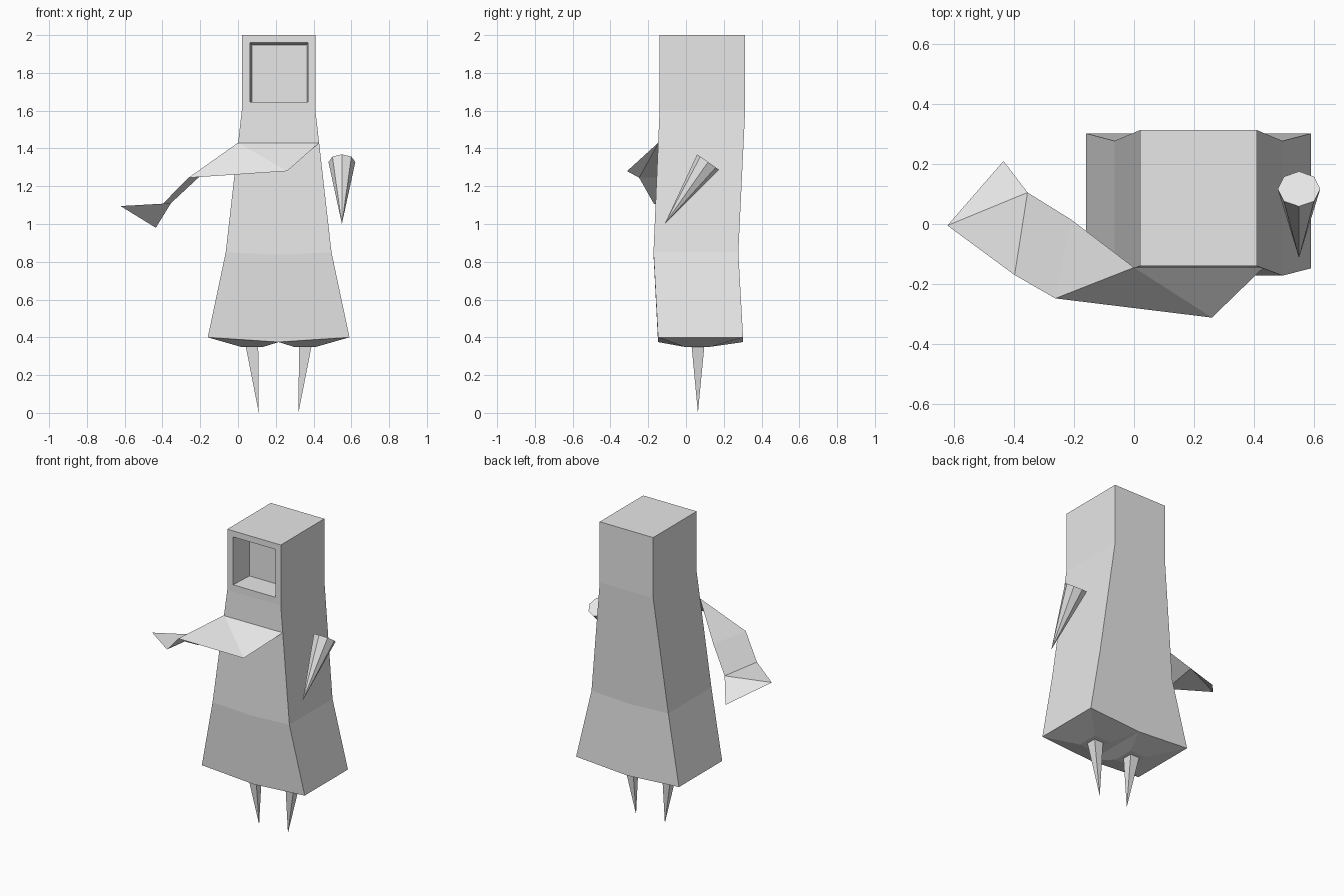
import bpy, bmesh, math
from mathutils import Vector

if "Cube" in bpy.data.objects:
    bpy.data.objects.remove(bpy.data.objects["Cube"])

grey = bpy.data.materials.new("plain_grey")
grey.diffuse_color = (0.8, 0.8, 0.8, 1)
grey.use_nodes = True
grey.node_tree.nodes["Principled BSDF"].inputs["Base Color"].default_value = grey.diffuse_color
CX = 0.215  # centre line of the body


def finish(name, bm, fix_normals=True):
    if fix_normals:
        bmesh.ops.recalc_face_normals(bm, faces=bm.faces)
    mesh = bpy.data.meshes.new(name)
    bm.to_mesh(mesh)
    bm.free()
    mesh.materials.append(grey)
    obj = bpy.data.objects.new(name, mesh)
    bpy.context.collection.objects.link(obj)
    return obj


def loop(bm, points):
    return [bm.verts.new(p) for p in points]


def bridge(bm, a, b):
    n = len(a)
    for i in range(n):
        bm.faces.new((a[i], a[(i + 1) % n], b[(i + 1) % n], b[i]))


def rect(hw, y0, y1, z):
    return [(CX - hw, y0, z), (CX + hw, y0, z), (CX + hw, y1, z), (CX - hw, y1, z)]


def six(hw, y0, y1, z, zm):
    # rectangle with an extra, lower point in the middle of front and back
    a, b, c, d = rect(hw, y0, y1, z)
    return [a, (CX, y0, zm), b, c, (CX, y1, zm), d]


# Body: square head, widening robe
bm = bmesh.new()
top = loop(bm, rect(0.195, -0.14, 0.313, 2.0))
neck = loop(bm, rect(0.195, -0.14, 0.313, 1.6))
waist = loop(bm, six(0.28, -0.172, 0.277, 0.85, 0.837))
hem = loop(bm, six(0.375, -0.148, 0.302, 0.4, 0.375))
bm.faces.new(top)
for i in (1, 2, 3):
    j = (i + 1) % 4
    bm.faces.new((neck[i], neck[j], top[j], top[i]))
n, w = neck, waist
for f in ((n[0], w[0], w[1], w[2], n[1]), (n[1], w[2], w[3], n[2]),
          (n[2], w[3], w[4], w[5], n[3]), (n[3], w[5], w[0], n[0])):
    bm.faces.new(f)
bridge(bm, hem, waist)

# Recessed face opening
outer = [neck[0], neck[1], top[1], top[0]]
rim = loop(bm, [(x, -0.14, z) for x, z in
                ((0.063, 1.645), (0.37, 1.645), (0.37, 1.96), (0.063, 1.96))])
back = loop(bm, [(x, 0.015, z) for x, z in
                 ((0.073, 1.647), (0.362, 1.647), (0.362, 1.948), (0.073, 1.948))])
bridge(bm, outer, rim)
bridge(bm, rim, back)
bm.faces.new(back)

# Underside: one shallow bulge on each half
for s, half in ((-1, (0, 1, 4, 5)), (1, (2, 1, 4, 3))):
    x_out, x_in = CX + s * 0.2, CX + s * 0.08
    pad = loop(bm, [(x_out, -0.01, 0.35), (x_in, -0.01, 0.35),
                    (x_in, 0.13, 0.35), (x_out, 0.13, 0.35)])
    bridge(bm, [hem[k] for k in half], pad)
    bm.faces.new(pad)
finish("body", bm)

# Legs: thin four-sided spikes
for name, s in (("left_leg", -1), ("right_leg", 1)):
    bm = bmesh.new()
    xo, xi = CX + s * 0.174, CX + s * 0.108
    base = loop(bm, [(xo, 0.03, 0.352), (xi, 0.03, 0.352),
                     (xi, 0.097, 0.352), (xo, 0.097, 0.352)])
    tip = bm.verts.new((CX + s * 0.105, 0.063, 0.0))
    bm.faces.new(base)
    for i in range(4):
        bm.faces.new((base[i], base[(i + 1) % 4], tip))
    finish(name, bm)

# Folded sheet reaching out to the side as an arm
bm = bmesh.new()
A, B, C, D, E, F, G, H, I = loop(bm, [
    (0.0, -0.145, 1.43), (0.43, -0.147, 1.43), (0.26, -0.312, 1.28),
    (-0.262, -0.248, 1.245), (-0.21, 0.015, 1.245), (-0.355, 0.105, 1.11),
    (-0.435, 0.21, 0.98), (-0.622, -0.005, 1.095), (-0.398, -0.17, 1.107)])
for f in ((A, C, B), (A, D, C), (A, E, D), (E, F, I, D), (F, H, I), (F, G, H)):
    bm.faces.new(f)
finish("sheet_arm", bm, False)
for p in bpy.data.objects["sheet_arm"].data.polygons:
    if p.normal.z < 0:
        p.flip()

# Floating cone arm, eight-sided, pointing forward and down
bm = bmesh.new()
tip_pos, base_pos = Vector((0.55, -0.113, 1.0)), Vector((0.55, 0.117, 1.328))
axis = (base_pos - tip_pos).normalized()
side = Vector((1, 0, 0))
up = axis.cross(side)
ring = loop(bm, [base_pos + 0.071 * (math.cos(t) * side + math.sin(t) * up)
                 for t in (k * math.pi / 4 for k in range(8))])
tip = bm.verts.new(tip_pos)
bm.faces.new(ring)
for i in range(8):
    bm.faces.new((ring[i], ring[(i + 1) % 8], tip))
finish("cone_arm", bm)
